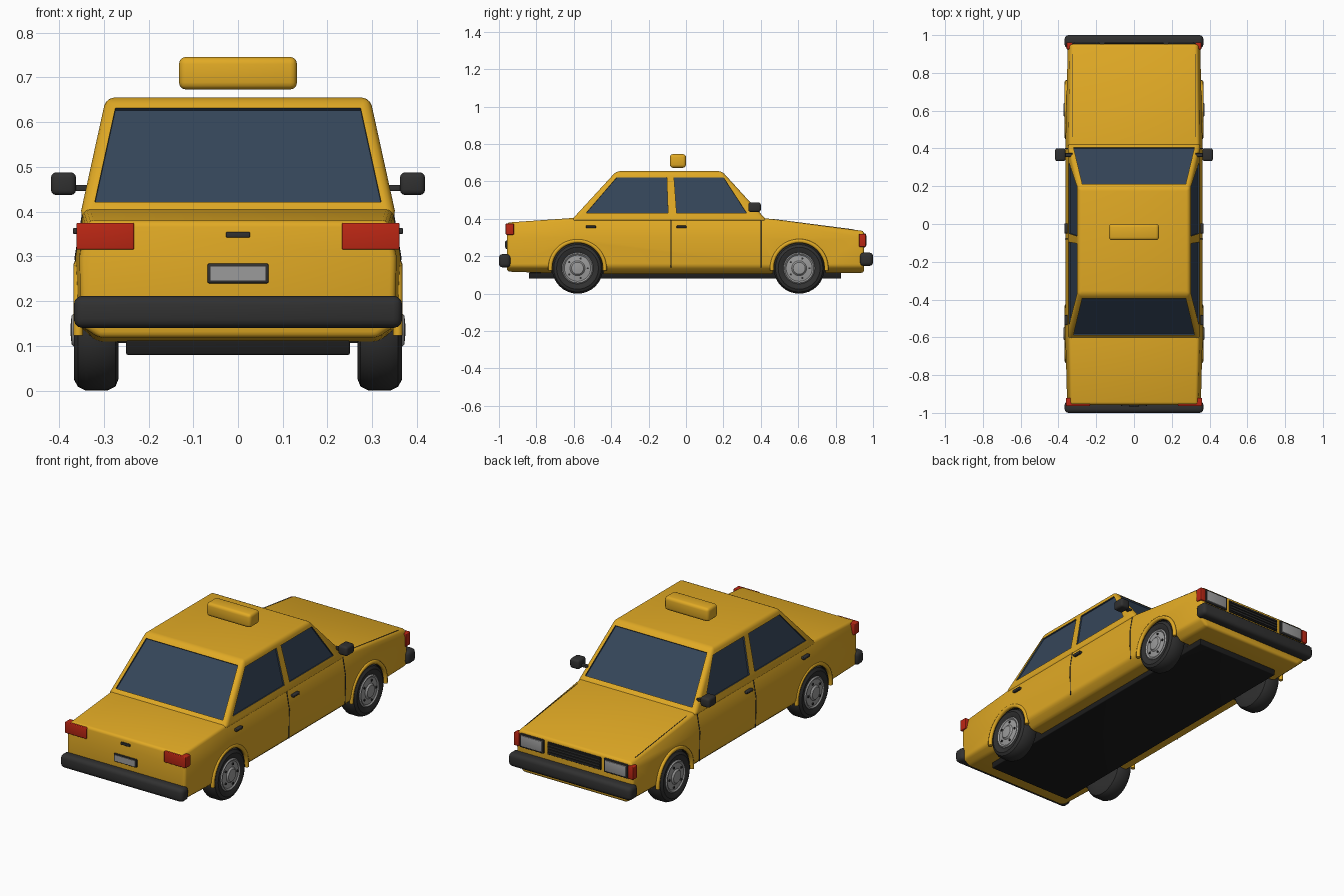
import bpy, bmesh, math
from mathutils import Vector

old = bpy.data.objects.get("Cube")
if old:
    bpy.data.objects.remove(old)


def material(name, r, g, b):
    m = bpy.data.materials.new(name)
    m.use_nodes = True
    m.diffuse_color = (r, g, b, 1)
    m.node_tree.nodes["Principled BSDF"].inputs["Base Color"].default_value = (r, g, b, 1)
    return m


YELLOW = material("yellow paint", 0.75, 0.40, 0.018)
GLASS = material("blue glass", 0.035, 0.06, 0.1)
DARK = material("dark rubber", 0.03, 0.03, 0.03)
BLACK = material("underside black", 0.012, 0.012, 0.012)
RED = material("red lamp", 0.5, 0.02, 0.007)
METAL = material("grey metal", 0.33, 0.33, 0.33)


def finish(ob):
    """Apply modifiers and shade smooth with sharp creases."""
    for o in bpy.context.selected_objects:
        o.select_set(False)
    ob.select_set(True)
    bpy.context.view_layer.objects.active = ob
    for m in list(ob.modifiers):
        bpy.ops.object.modifier_apply(modifier=m.name)
    bpy.ops.object.shade_smooth_by_angle(angle=math.radians(35))
    return ob


def mesh_object(name, verts, faces, mat, bevel=0, segments=3):
    bm = bmesh.new()
    vs = [bm.verts.new(v) for v in verts]
    for f in faces:
        bm.faces.new([vs[i] for i in f])
    bmesh.ops.remove_doubles(bm, verts=bm.verts, dist=1e-6)
    bmesh.ops.recalc_face_normals(bm, faces=bm.faces)
    me = bpy.data.meshes.new(name)
    bm.to_mesh(me)
    bm.free()
    me.materials.append(mat)
    ob = bpy.data.objects.new(name, me)
    bpy.context.collection.objects.link(ob)
    if bevel:
        b = ob.modifiers.new("Bevel", "BEVEL")
        b.width, b.segments = bevel, segments
        b.limit_method, b.angle_limit = "ANGLE", math.radians(30)
    return ob


def loft(name, rings, mat, bevel=0):
    """Join equal rings of points with quads and cap both ends."""
    n = len(rings[0])
    faces = [[i * n + j, i * n + (j + 1) % n, (i + 1) * n + (j + 1) % n, (i + 1) * n + j]
             for i in range(len(rings) - 1) for j in range(n)]
    faces += [list(range(n)), [(len(rings) - 1) * n + j for j in range(n)]]
    return mesh_object(name, [p for r in rings for p in r], faces, mat, bevel)


def box(name, xs, ys, zs, mat, bevel=0):
    rings = [[(xs[0], ys[0], z), (xs[1], ys[0], z), (xs[1], ys[1], z), (xs[0], ys[1], z)] for z in zs]
    return finish(loft(name, rings, mat, bevel))


def lathe(name, profile, y, z, side, mat, steps=32):
    """Turn a (radius, x) profile about an axle along x."""
    rings = []
    for r, x in profile:
        rings.append([(side * x, y + r * math.cos(a), z + r * math.sin(a))
                      for a in (2 * math.pi * k / steps for k in range(steps))])
    return loft(name, rings, mat)


def tube(name, points, radius, mat):
    cu = bpy.data.curves.new(name, "CURVE")
    cu.dimensions = "3D"
    cu.bevel_depth, cu.bevel_resolution, cu.use_fill_caps = radius, 2, True
    sp = cu.splines.new("POLY")
    sp.points.add(len(points) - 1)
    for p, co in zip(sp.points, points):
        p.co = (*co, 1)
    cu.materials.append(mat)
    ob = bpy.data.objects.new(name, cu)
    bpy.context.collection.objects.link(ob)
    return ob


def cut(target, cutter):
    m = target.modifiers.new("Cut", "BOOLEAN")
    m.operation, m.object, m.solver = "DIFFERENCE", cutter, "EXACT"
    m.material_mode = "TRANSFER"
    cutter.hide_render = True
    return cutter


def body_ring(y, top, w, low):
    half = [(0.345, top), (0.363, 0.30), (0.36, 0.145), (0.318, low)]
    return ([(w * x, y, z) for x, z in half] + [(-w * x, y, z) for x, z in reversed(half)])


AXLES = {"front": 0.605, "rear": -0.58}
SIDES = {"left": 1, "right": -1}
WHEEL_Z = 0.136
helpers = []

# Lower body with wheel wells
body = loft("body", [body_ring(-0.957, 0.38, 0.975, 0.118), body_ring(-0.6, 0.405, 1, 0.106),
                     body_ring(0.41, 0.405, 1, 0.106), body_ring(0.952, 0.335, 0.965, 0.112)], YELLOW, 0.014)
for y in AXLES.values():
    for s in SIDES.values():
        helpers.append(cut(body, lathe("well_cutter", [(0.142, 0.25), (0.142, 0.45)], y, WHEEL_Z, s, BLACK)))
finish(body)

# Cabin: tapered block, z heights define the wall planes
Z0, Z1 = 0.405, 0.655


def at(z, low, high):
    return low + (high - low) * (z - Z0) / (Z1 - Z0)


def wall_x(z): return at(z, 0.35, 0.295)
def shield_y(z): return at(z, 0.42, 0.192)
def rear_y(z): return at(z, -0.602, -0.372)


def cabin_ring(z):
    x = wall_x(z)
    return [(-x, rear_y(z), z), (x, rear_y(z), z), (x, shield_y(z), z), (-x, shield_y(z), z)]


cabin = loft("cabin", [cabin_ring(0.385), cabin_ring(Z1)], YELLOW, 0.018)


def window(points, outward):
    """Recess a pane into the cabin."""
    d = Vector(outward)
    return cut(cabin, loft("window_cutter", [[Vector(p) + d * k for p in points] for k in (-0.008, 0.03)], GLASS))


for wall, out in ((shield_y, (0, 0.74, 0.67)), (rear_y, (0, -0.74, 0.67))):
    pts = [(-0.32, 0.422), (0.32, 0.422), (0.274, 0.632), (-0.274, 0.632)]
    helpers.append(window([(x, wall(z), z) for x, z in pts], out))
for s in SIDES.values():
    for pts in ([(0.325, 0.43), (0.2, 0.622), (-0.064, 0.622), (-0.05, 0.43)],
                [(-0.535, 0.43), (-0.37, 0.622), (-0.103, 0.622), (-0.096, 0.43)]):
        helpers.append(window([(s * wall_x(z), y, z) for y, z in pts], (s * 0.98, 0, 0.21)))
finish(cabin)
for h in helpers:
    bpy.data.objects.remove(h)

# Roof sign, chassis plate and bumpers
box("roof_sign", (-0.132, 0.132), (-0.086, 0), (0.673, 0.746), YELLOW, 0.016)
box("chassis_plate", (-0.25, 0.25), (-0.84, 0.83), (0.08, 0.112), BLACK, 0.004)
box("rear_bumper", (-0.367, 0.367), (-1, -0.938), (0.14, 0.212), DARK, 0.02)
box("front_bumper", (-0.367, 0.367), (0.93, 1), (0.148, 0.22), DARK, 0.02)

# Wheels and flared arches
TYRE = [(0.07, 0.35), (0.09, 0.362), (0.112, 0.366), (0.127, 0.358), (0.136, 0.34),
        (0.136, 0.292), (0.127, 0.274), (0.11, 0.267), (0.07, 0.267)]
RIM = [(0.084, 0.34), (0.084, 0.36), (0.078, 0.366), (0.07, 0.36), (0.04, 0.364),
       (0.032, 0.372), (0.012, 0.374)]
for end, y in AXLES.items():
    for side, s in SIDES.items():
        finish(lathe(f"{end}_{side}_tyre", TYRE, y, WHEEL_Z, s, DARK))
        finish(lathe(f"{end}_{side}_rim", RIM, y, WHEEL_Z, s, METAL))
        for k in range(5):
            a = math.tau * k / 5
            finish(lathe("wheel_bolt", [(0.006, 0.355), (0.006, 0.367)], y + 0.055 * math.cos(a),
                         WHEEL_Z + 0.055 * math.sin(a), s, DARK, 6))
        arc = [math.radians(-5 + 190 * k / 24) for k in range(25)]
        tube(f"{end}_{side}_arch", [(s * 0.357, y + 0.146 * math.cos(a), WHEEL_Z + 0.146 * math.sin(a))
                                    for a in arc], 0.011, YELLOW)

# Details on each flank
for side, s in SIDES.items():
    def span(a, b): return sorted((s * a, s * b))
    for name, y in (("front_door_seam", 0.4), ("middle_door_seam", -0.08)):
        tube(f"{side}_{name}", [(s * x, y, z) for x, z in ((0.359, 0.14), (0.362, 0.3), (0.346, 0.395))],
             0.003, DARK)
    tube(f"{side}_hood_seam", [(s * 0.327, y, 0.405 - (y - 0.41) * 0.129) for y in (0.46, 0.9)], 0.0015, DARK)
    for name, y in (("front", -0.05), ("rear", -0.535)):
        box(f"{side}_{name}_handle", span(0.345, 0.369), (y, y + 0.053), (0.35, 0.364), DARK, 0.004)
    # Mirror
    box(f"{side}_mirror", span(0.362, 0.418), (0.333, 0.4), (0.437, 0.488), DARK, 0.012)
    box(f"{side}_mirror_stalk", span(0.325, 0.37), (0.355, 0.375), (0.446, 0.46), DARK, 0.003)
    # Lamps
    box(f"{side}_tail_lamp", span(0.232, 0.361), (-0.964, -0.92), (0.315, 0.375), RED, 0.004)
    box(f"{side}_headlamp_rim", span(0.18, 0.322), (0.93, 0.96), (0.248, 0.322), DARK, 0.003)
    box(f"{side}_headlamp", span(0.188, 0.314), (0.94, 0.964), (0.256, 0.314), METAL, 0.003)
    box(f"{side}_corner_lamp", span(0.325, 0.357), (0.925, 0.962), (0.25, 0.32), RED, 0.004)

# Grille with slats
box("grille", (-0.16, 0.16), (0.93, 0.957), (0.25, 0.318), BLACK, 0.003)
for k in range(4):
    z = 0.258 + 0.015 * k
    box("grille_slat", (-0.155, 0.155), (0.95, 0.962), (z, z + 0.006), DARK)

# Boot handle and blank plate
box("boot_handle", (-0.027, 0.027), (-0.966, -0.94), (0.342, 0.355), DARK, 0.003)
box("plate_frame", (-0.068, 0.068), (-0.964, -0.94), (0.24, 0.284), DARK, 0.003)
box("rear_plate", (-0.061, 0.061), (-0.967, -0.95), (0.246, 0.278), METAL)
